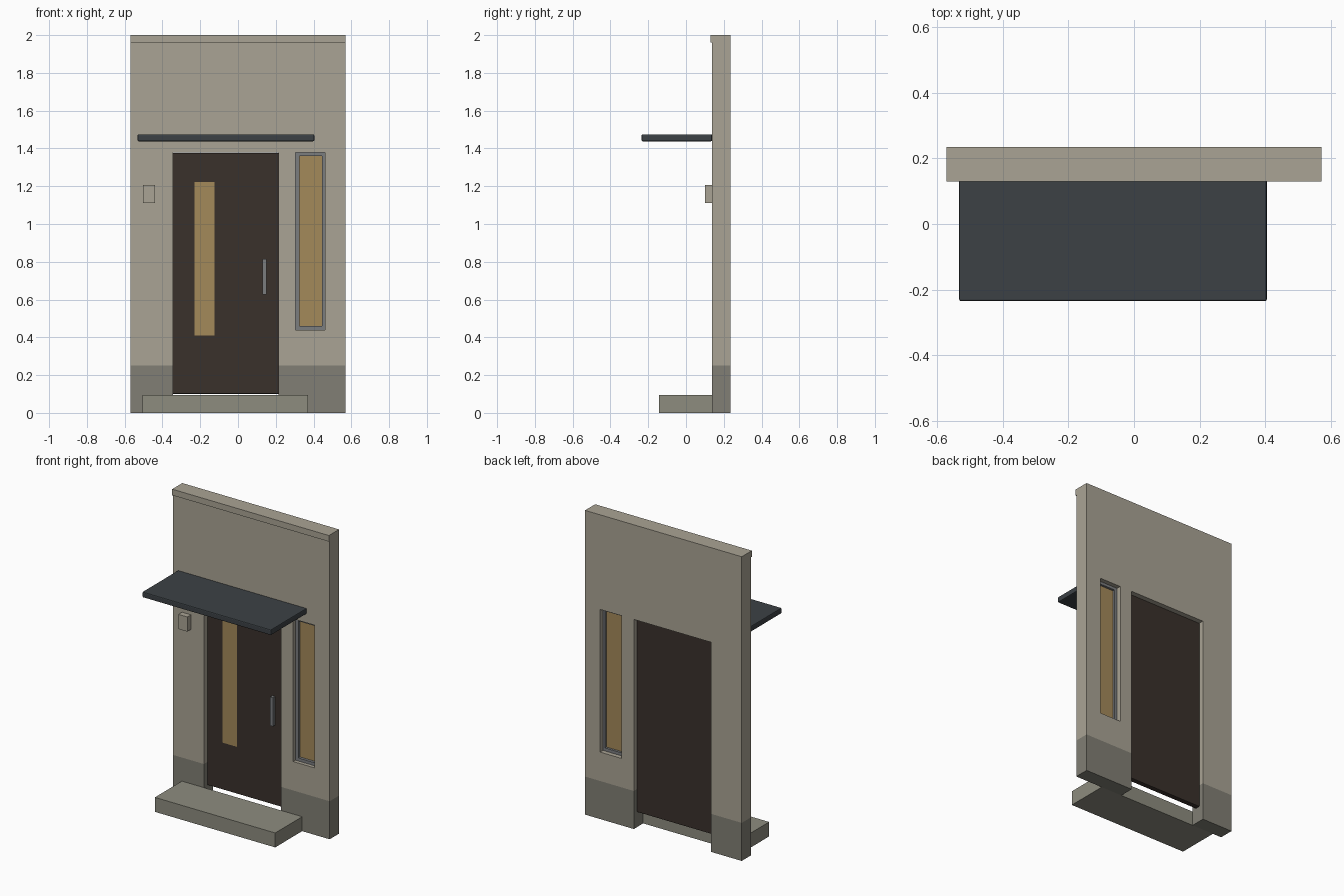
import bpy, bmesh
from mathutils import Vector

if "Cube" in bpy.data.objects:
    bpy.data.objects.remove(bpy.data.objects["Cube"])


def material(name, r, g, b):
    m = bpy.data.materials.new(name)
    m.diffuse_color = [(c / 255) ** 2.2 for c in (r, g, b)] + [1]
    m.use_nodes = True
    m.node_tree.nodes["Principled BSDF"].inputs["Base Color"].default_value = m.diffuse_color
    return m


RENDER = material("render", 168, 162, 147)
BASE = material("base", 128, 126, 116)
STONE = material("stone", 140, 139, 126)
TIMBER = material("dark_timber", 60, 52, 47)
GLASS = material("amber_glass", 162, 136, 90)
CANOPY = material("canopy_metal", 62, 67, 71)
METAL = material("grey_metal", 122, 124, 126)


def finish(name, bm, mats):
    bmesh.ops.recalc_face_normals(bm, faces=bm.faces[:])
    me = bpy.data.meshes.new(name)
    bm.to_mesh(me)
    bm.free()
    for m in mats:
        me.materials.append(m)
    ob = bpy.data.objects.new(name, me)
    bpy.context.collection.objects.link(ob)
    return ob


def box(name, x, y, z, mat, bevel=0):
    bm = bmesh.new()
    bmesh.ops.create_cube(bm, size=1)
    for v in bm.verts:
        v.co = Vector([(a + b) / 2 + c * (b - a) for (a, b), c in zip((x, y, z), v.co)])
    ob = finish(name, bm, [mat])
    if bevel:
        mod = ob.modifiers.new("bevel", 'BEVEL')
        mod.width = bevel
        mod.segments = 2
    return ob


def panel(name, xs, zs, y, holes, mats, base_z=None):
    """Slab made from a grid of cells, leaving out the cells in holes."""
    bm = bmesh.new()
    vs = {(i, k): bm.verts.new((x, y[0], z)) for i, x in enumerate(xs) for k, z in enumerate(zs)}
    for i in range(len(xs) - 1):
        for k in range(len(zs) - 1):
            if (i, k) not in holes:
                bm.faces.new([vs[i, k], vs[i + 1, k], vs[i + 1, k + 1], vs[i, k + 1]])
    bmesh.ops.delete(bm, geom=[v for v in bm.verts if not v.link_faces], context='VERTS')
    ext = bmesh.ops.extrude_face_region(bm, geom=bm.faces[:], use_keep_orig=True)
    bmesh.ops.translate(bm, vec=(0, y[1] - y[0], 0),
                        verts=[g for g in ext["geom"] if isinstance(g, bmesh.types.BMVert)])
    if base_z:
        for f in bm.faces:
            f.material_index = int(f.calc_center_median().z < base_z)
    return finish(name, bm, mats)


# Wall with door opening, window opening and darker base band
panel("wall", [-0.57, -0.345, 0.215, 0.305, 0.46, 0.57],
      [0, 0.25, 0.44, 1.378, 2.0], (0.138, 0.235),
      {(1, 0), (1, 1), (1, 2), (3, 2)}, [RENDER, BASE], 0.25)
box("coping_lip", (-0.57, 0.57), (0.13, 0.138), (1.96, 2.0), RENDER)

# Entrance step
box("step", (-0.505, 0.37), (-0.142, 0.138), (0, 0.095), STONE)

# Door leaf with glazed strip and pull handle
box("door", (-0.345, 0.215), (0.17, 0.205), (0.1, 1.377), TIMBER, 0.005)
box("door_glass", (-0.23, -0.125), (0.168, 0.172), (0.41, 1.223), GLASS)
box("door_handle", (0.131, 0.15), (0.147, 0.171), (0.626, 0.815), METAL)

# Side window
panel("window_frame", [0.305, 0.326, 0.445, 0.46], [0.44, 0.46, 1.36, 1.378],
      (0.162, 0.205), {(1, 1)}, [METAL])
box("window_glass", (0.326, 0.445), (0.18, 0.19), (0.46, 1.36), GLASS)

# Canopy and wall-mounted box
box("canopy", (-0.532, 0.404), (-0.235, 0.138), (1.438, 1.475), CANOPY, 0.006)
box("wall_box", (-0.504, -0.439), (0.1, 0.138), (1.11, 1.206), RENDER)
